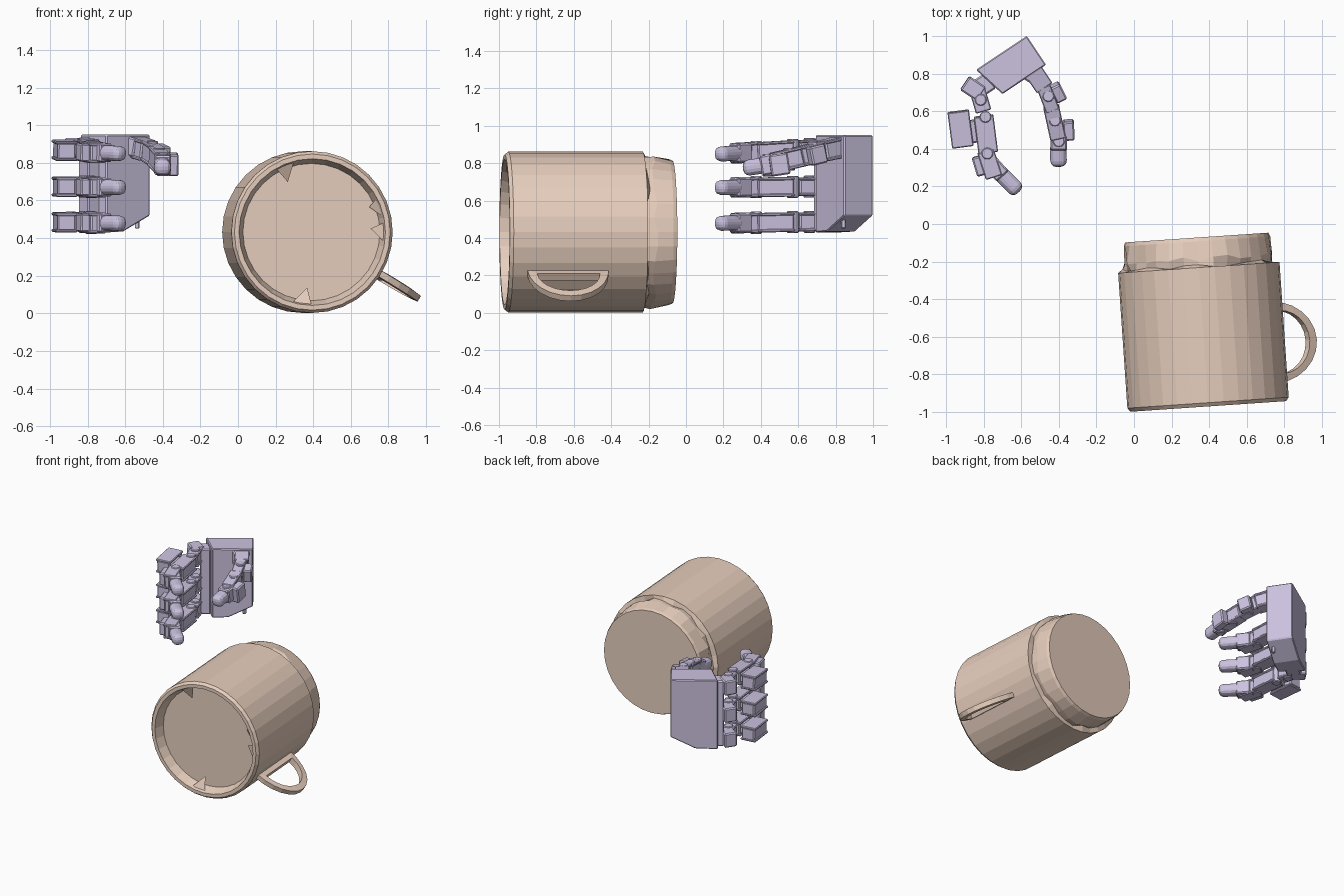
import bpy, bmesh, math, random
from mathutils import Vector, Matrix

if "Cube" in bpy.data.objects:
    bpy.data.objects.remove(bpy.data.objects["Cube"])

random.seed(4)

def material(name, rgb):
    m = bpy.data.materials.new(name)
    m.diffuse_color = (*rgb, 1)
    m.use_nodes = True
    m.node_tree.nodes["Principled BSDF"].inputs["Base Color"].default_value = m.diffuse_color
    return m

CLAY = material("clay", (0.80, 0.62, 0.51))
LILAC = material("lilac", (0.60, 0.54, 0.74))

def finish(bm, name, mat, bevel=0, segments=1):
    bmesh.ops.recalc_face_normals(bm, faces=bm.faces)
    me = bpy.data.meshes.new(name)
    bm.to_mesh(me)
    bm.free()
    ob = bpy.data.objects.new(name, me)
    bpy.context.collection.objects.link(ob)
    me.materials.append(mat)
    if bevel:
        b = ob.modifiers.new("bevel", 'BEVEL')
        b.width, b.segments = bevel, segments
    return ob

# ---------- mug, lying on its side with the mouth to the front ----------
MOUTH = Vector((0.395, -0.97, 0.432))
AXIS = Vector((-0.068, 0.998, 0)).normalized()
SIDE = Vector((0.998, 0.068, 0)).normalized()
UP = Vector((0, 0, 1))
N = 32

def mug_point(along, radius, angle):
    return MOUTH + AXIS * along + (SIDE * math.cos(angle) + UP * math.sin(angle)) * radius

profile = [(0.07, 0.365), (0.015, 0.385), (0, 0.39), (0, 0.415), (0.02, 0.43),
           (0.74, 0.43), (0.745, 0.405), (0.785, 0.408), (0.88, 0.39), (0.90, 0.382)]
bm = bmesh.new()
rings = []
for k, (a, r) in enumerate(profile):
    ring = []
    for i in range(N):
        # ragged seam where the foot meets the body
        da = random.uniform(-0.012, 0.015) if k in (6, 7) else 0
        dr = random.uniform(-0.018, 0.004) if k in (6, 7) else 0
        ring.append(bm.verts.new(mug_point(a + da, r + dr, 2 * math.pi * i / N)))
    rings.append(ring)
for r0, r1 in zip(rings, rings[1:]):
    for i in range(N):
        j = (i + 1) % N
        bm.faces.new((r0[i], r0[j], r1[j], r1[i]))
bm.faces.new(rings[0])
bm.faces.new(rings[-1])
finish(bm, "mug_body", CLAY)

# small shards inside the rim
bm = bmesh.new()
for deg, length in ((112, 0.09), (0, 0.07), (20, 0.05), (-98, 0.09)):
    t = math.radians(deg)
    v = [bm.verts.new(mug_point(*p)) for p in
         ((0.02, 0.385, t - 0.13), (0.02, 0.385, t + 0.13), (0.07, 0.385, t),
          (0.06, 0.385 - length, t + 0.06))]
    for f in ((0, 1, 2), (0, 1, 3), (1, 2, 3), (2, 0, 3)):
        bm.faces.new([v[i] for i in f])
finish(bm, "rim_shards", CLAY)

# D-shaped handle as a closed loop of rectangular sections
tilt = math.radians(-31)
radial = SIDE * math.cos(tilt) + UP * math.sin(tilt)
across = AXIS.cross(radial)
bm = bmesh.new()
loops = []
for i in range(13):
    t = math.pi * i / 12
    c, s = math.cos(t), math.sin(t)
    outer, inner = (0.315 + 0.218 * c, 0.415 + 0.275 * s), (0.315 + 0.168 * c, 0.465 + 0.178 * s)
    loops.append([bm.verts.new(MOUTH + AXIS * a + radial * r + across * w)
                  for (a, r), w in ((outer, -0.017), (outer, 0.017), (inner, 0.022), (inner, -0.022))])
for i in range(13):
    l0, l1 = loops[i], loops[(i + 1) % 13]
    for k in range(4):
        m = (k + 1) % 4
        bm.faces.new((l0[k], l0[m], l1[m], l1[k]))
finish(bm, "mug_handle", CLAY)

# ---------- robot hand ----------
def frame(p0, p1):
    x = (p1 - p0).normalized()
    z = (UP - x * UP.dot(x)).normalized()
    y = z.cross(x)
    m = Matrix((x, y, z)).transposed().to_4x4()
    m.translation = (p0 + p1) / 2
    return m

def block(name, p0, p1, thick, height, bevel=0.008, segments=1, lift=0.0):
    p0, p1 = Vector(p0), Vector(p1)
    bm = bmesh.new()
    bmesh.ops.create_cube(bm, size=1)
    size = Matrix.Diagonal(((p1 - p0).length, thick, height, 1))
    bm.transform(frame(p0, p1) @ Matrix.Translation((0, 0, lift)) @ size)
    return finish(bm, name, LILAC, bevel, segments)

def pin(name, centre, radius, height):
    bm = bmesh.new()
    bmesh.ops.create_cone(bm, cap_ends=True, segments=12, radius1=radius,
                          radius2=radius, depth=height)
    bm.transform(Matrix.Translation(Vector(centre)))
    return finish(bm, name, LILAC, 0.005)

def link(name, p0, p1, thick, height):
    # core with a raised plate on either side
    block(name + "_core", p0, p1, thick * 0.85, height * 0.84)
    for s, tag in ((1, "upper"), (-1, "lower")):
        block(f"{name}_{tag}_plate", p0, p1, thick, height * 0.16, 0.005, 1, s * height * 0.42)

# palm: side outline in (along, z), extruded through its thickness
u, v = Vector((-0.83, -0.555, 0)), Vector((0.555, -0.83, 0))
wrist = Vector((-0.57, 1.0, 0))
outline = [(0, 0.52), (0.17, 0.435), (0.325, 0.43), (0.325, 0.95), (0, 0.95)]
bm = bmesh.new()
back = [bm.verts.new(wrist + u * a + UP * z) for a, z in outline]
front = [bm.verts.new(wrist + u * min(a, 0.28) + v * 0.185 + UP * z) for a, z in outline]
bm.faces.new(back)
bm.faces.new(front)
for i in range(5):
    j = (i + 1) % 5
    bm.faces.new((back[i], back[j], front[j], front[i]))
finish(bm, "palm", LILAC, 0.006)
p = wrist + v * 0.09
block("palm_finger_mount", p + u * 0.29 + UP * 0.68, p + u * 0.365 + UP * 0.68, 0.10, 0.49)
pin("palm_peg", (-0.535, 0.84, 0.48), 0.013, 0.06)

# three fingers
for name, zb, drop in (("upper_finger", 0.878, 0.028), ("middle_finger", 0.675, 0.005),
                       ("lower_finger", 0.487, 0.008)):
    def P(x, y):
        return Vector((x, y, zb - drop * (0.7 - y) / 0.5))
    block(name + "_base_motor", P(-0.90, 0.75), P(-0.81, 0.69), 0.09, 0.105)
    link(name + "_knuckle", P(-0.835, 0.72), P(-0.80, 0.60), 0.085, 0.10)
    link(name + "_near_link", P(-0.80, 0.575), P(-0.775, 0.38), 0.105, 0.105)
    link(name + "_near_motor", P(-0.935, 0.60), P(-0.91, 0.41), 0.115, 0.105)
    block(name + "_motor_bridge", P(-0.88, 0.55), P(-0.86, 0.43), 0.09, 0.07)
    link(name + "_mid_link", P(-0.79, 0.39), P(-0.745, 0.25), 0.09, 0.11)
    block(name + "_mid_motor", P(-0.835, 0.36), P(-0.805, 0.26), 0.06, 0.095)
    block(name + "_tip_joint", P(-0.765, 0.33), P(-0.70, 0.255), 0.085, 0.10)
    tip = block(name + "_tip", P(-0.73, 0.29), P(-0.612, 0.17), 0.085, 0.08, 0.033, 3)
    for k, (x, y) in enumerate(((-0.815, 0.66), (-0.79, 0.57), (-0.78, 0.375))):
        pin(f"{name}_pin_{k}", P(x, y), 0.032, 0.118)

# thumb
T = [(-0.60, 0.85, 0.90), (-0.52, 0.80, 0.88), (-0.455, 0.68, 0.855),
     (-0.42, 0.55, 0.82), (-0.40, 0.44, 0.79), (-0.40, 0.31, 0.775)]
block("thumb_mount", T[0], T[1], 0.12, 0.10)
link("thumb_base", (-0.54, 0.82, 0.885), (-0.48, 0.73, 0.865), 0.10, 0.11)
link("thumb_near_link", (-0.485, 0.74, 0.868), (-0.435, 0.61, 0.835), 0.075, 0.11)
block("thumb_near_motor", (-0.425, 0.74, 0.855), (-0.385, 0.66, 0.835), 0.06, 0.10)
link("thumb_mid_link", (-0.44, 0.62, 0.837), (-0.405, 0.46, 0.80), 0.085, 0.11)
block("thumb_far_motor", (-0.35, 0.55, 0.80), (-0.345, 0.45, 0.785), 0.06, 0.115)
block("thumb_tip_joint", (-0.40, 0.48, 0.80), (-0.40, 0.40, 0.785), 0.09, 0.105)
block("thumb_tip", (-0.405, 0.43, 0.79), (-0.40, 0.305, 0.772), 0.088, 0.085, 0.033, 3)
for k, i in enumerate((2, 3, 4)):
    pin(f"thumb_pin_{k}", T[i], 0.032, 0.12)
